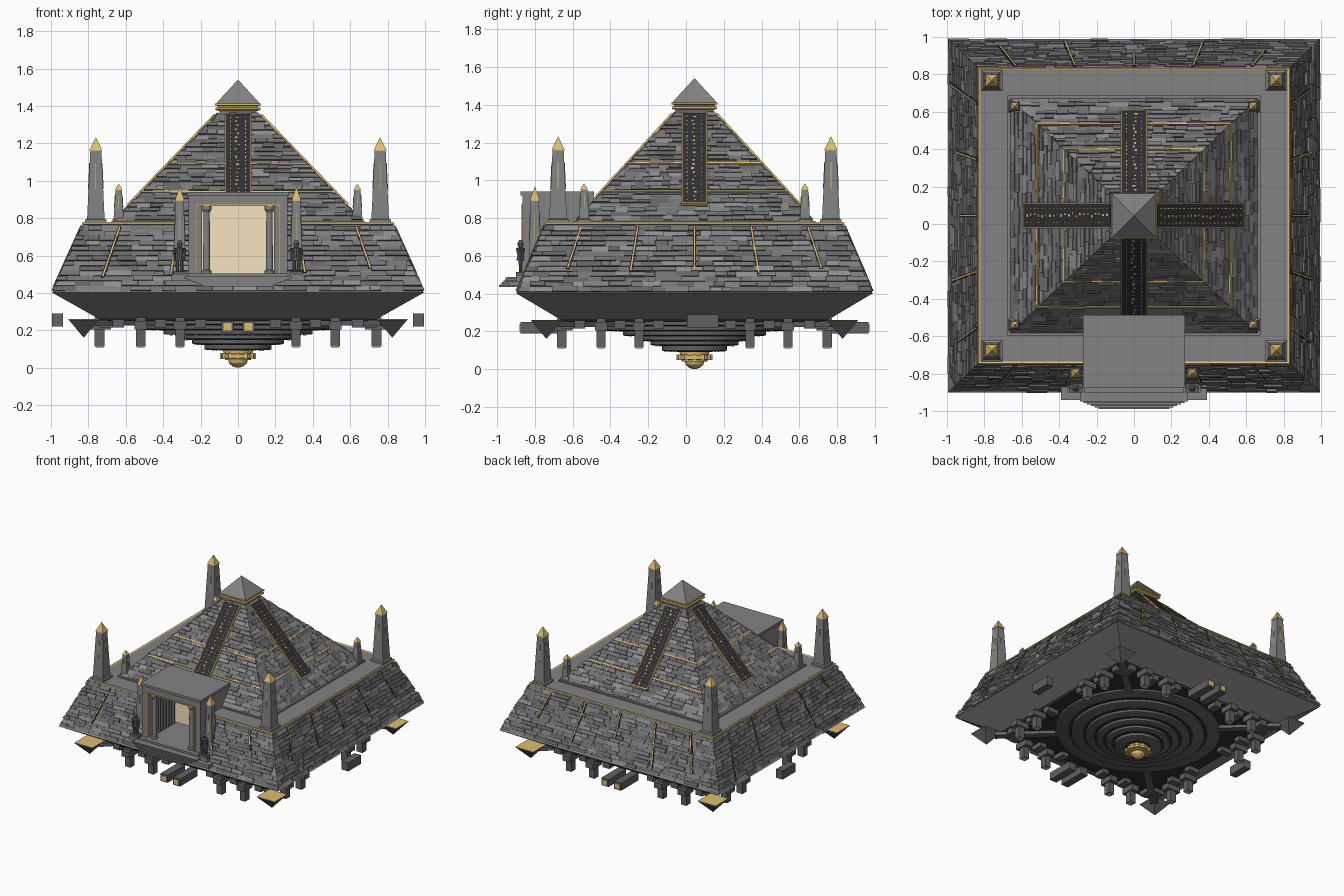
import bpy, bmesh, math, random

if "Cube" in bpy.data.objects:
    bpy.data.objects.remove(bpy.data.objects["Cube"])
random.seed(7)
SY, CY = 0.95, 0.045          # depth squeeze and centre of the main body
new = bmesh.new
CORNERS = [(a, b) for a in (-1, 1) for b in (-1, 1)]

def material(name, r, g, b):
    m = bpy.data.materials.new(name)
    m.diffuse_color = (r, g, b, 1)
    m.use_nodes = True
    m.node_tree.nodes["Principled BSDF"].inputs["Base Color"].default_value = m.diffuse_color
    return m

GOLD = material("gold", 0.72, 0.5, 0.17)
DARK = material("dark", 0.03, 0.03, 0.035)
GLOW = material("pale_glow", 0.93, 0.78, 0.53)
STONE = material("stone", 0.225, 0.225, 0.23)
IRON = material("dark_stone", 0.12, 0.12, 0.125)
COURSES = [material("course_%d" % i, c, c, c * 1.03) for i, c in enumerate((.13, .17, .21, .27))]

def finish(name, bm, mats=STONE, smooth=False):
    bmesh.ops.recalc_face_normals(bm, faces=bm.faces)
    ob = bpy.data.objects.new(name, bpy.data.meshes.new(name))
    bm.to_mesh(ob.data)
    bm.free()
    bpy.context.collection.objects.link(ob)
    for m in mats if isinstance(mats, list) else [mats]:
        ob.data.materials.append(m)
    if smooth:
        bpy.ops.object.select_all(action='DESELECT')
        ob.select_set(True)
        bpy.context.view_layer.objects.active = ob
        bpy.ops.object.shade_smooth_by_angle()
    return ob

def loft(bm, levels, cx=0, cy=CY, n=4, sy=1.0):
    """Stack of n-sided rings (half size, z), capped; n=4 gives square blocks."""
    k = math.sqrt(2) if n == 4 else 1
    angles = [2 * math.pi * (i + .5) / n for i in range(n)]
    rings = [[bm.verts.new((cx + r * k * math.cos(a), cy + sy * r * k * math.sin(a), z)) for a in angles]
             for r, z in levels]
    for a, b in zip(rings, rings[1:]):
        for i in range(n):
            bm.faces.new((a[i], a[(i + 1) % n], b[(i + 1) % n], b[i]))
    bm.faces.new(rings[0][::-1])
    bm.faces.new(rings[-1])
    return bm

def hexa(bm, p, mi=0):
    v = [bm.verts.new(q) for q in p]
    for f in ((3, 2, 1, 0), (4, 5, 6, 7), (0, 1, 5, 4), (1, 2, 6, 5), (2, 3, 7, 6), (3, 0, 4, 7)):
        bm.faces.new([v[i] for i in f]).material_index = mi
    return bm

def box(bm, x0, x1, y0, y1, z0, z1):
    return hexa(bm, [(x, y, z) for z in (z0, z1) for x, y in ((x0, y0), (x1, y0), (x1, y1), (x0, y1))])

def side(k, s, out, z):
    """Point on side k (front, right, back, left) of the body."""
    x, y = ((s, -out), (out, s), (-s, out), (-out, -s))[k]
    return (x, y * SY + CY, z)

def side_box(b, k, s, o, hs, ho, z0, z1):
    hexa(b, [side(k, s + i * hs, o + j * ho, z) for z in (z0, z1) for i, j in ((-1, -1), (1, -1), (1, 1), (-1, 1))])

def slab(bm, F, k, s0, s1, z0, z1, d0, d1, frac=False, mi=0):
    """Block lying on sloping face k of frustum F, clipped at the hips."""
    h0, b, h1, t = F
    ln = math.hypot(t - b, h0 - h1)
    n0, n1 = (t - b) / ln, (h0 - h1) / ln
    pts = []
    for d in (d0, d1):
        for s, z in ((s0, z0), (s1, z0), (s1, z1), (s0, z1)):
            h = h0 + (h1 - h0) * (z - b) / (t - b)
            w = h + max(d, 0) * n0
            pts.append(side(k, s * h if frac else max(-w, min(w, s)), h + d * n0, z + d * n1))
    hexa(bm, pts, mi)

def bricks(name, F, z0, z1, rows, wmin, wmax, dmax, gap):
    bm = new()
    h0, b, h1, t = F
    for k, r in [(k, r) for k in range(4) for r in range(rows)]:
        a, c = z0 + (z1 - z0) * r / rows, z0 + (z1 - z0) * (r + 1) / rows
        w = h0 + (h1 - h0) * (a - b) / (t - b) + .02
        porch = k == 0 and c > 0.49 and a < 0.93         # leave the porch free
        for s, e in [(-w, -gap), (gap, w)] if porch else [(-w, w)]:
            while s < e - .001:
                nxt = s + random.uniform(wmin, wmax)
                nxt = e if nxt > e - wmin * .7 else nxt
                top = c - random.choice((.002, .002, .006))
                slab(bm, F, k, s + .001, nxt - .0015, a, top, -.008, random.uniform(.002, dmax),
                     mi=random.choice((0, 0, 1, 1, 1, 2, 2, 3)))
                s = nxt
    finish(name, bm, COURSES)

LOW = (0.985, 0.41, 0.82, 0.775)
UP = (0.665, 0.775, 0.09, 1.37)

# Main body and upper pyramid with a pocket for the porch
body = finish("lower_body", loft(new(), [(.75, .265), (.995, .403), (.985, .41), (.82, .775)], sy=SY))
upper = finish("upper_pyramid", loft(new(), [(.675, .77), (.675, .785), (.66, .785), (.09, 1.37)], sy=SY))
cutter = finish("porch_cutter", box(new(), -.24, .24, -1.1, -.505, .49, .9))
cutter.hide_render = True
cutter.display_type = 'WIRE'
for ob in (body, upper):
    mod = ob.modifiers.new("porch_pocket", 'BOOLEAN')
    mod.object, mod.operation, mod.solver = cutter, 'DIFFERENCE', 'EXACT'
bricks("lower_stones", LOW, .41, .76, 13, .05, .15, .014, .26)
bricks("upper_stones", UP, .787, 1.36, 25, .04, .12, .012, .26)

# Gold bands, seams, and the four inscribed strips
gold, dark = new(), new()
for k in range(4):
    for s, e in [(-2, -.26), (.26, 2)] if k == 0 else [(-2, 2)]:
        slab(gold, LOW, k, s, e, .764, .774, -.01, .012)
    for z in (.932, 1.08):
        slab(gold, UP, k, -2, 2, z, z + .007, -.01, .013)
    for f in (-.76, -.38, 0, .38, .76):
        if k or f:
            lo = random.uniform(.42, .58)
            slab(dark, LOW, k, f - .01, f + .01, lo, .75, 0, .0135, True)
            slab(gold, LOW, k, f - .004, f + .004, lo, .75, 0, .015, True)
    slab(dark, UP, k, -.068, .068, .868, 1.345, 0, .016)
    for s in (-.073, .067):
        slab(gold, UP, k, s, s + .006, .865, 1.345, 0, .019)
    slab(gold, UP, k, -.073, .073, .863, .869, 0, .019)
    for z in [.885 + i * .021 for i in range(22)]:
        for s in (-.042, random.uniform(-.012, .004), .04):
            hw = random.uniform(.003, .008) if abs(s) < .03 else .002
            hh = random.uniform(.002, .006)
            slab(gold, UP, k, s - hw, s + hw, z - hh, z + hh, .014, .018)
finish("gold_inlay", gold, GOLD)
finish("dark_strips", dark, DARK)

# Capstone
finish("capstone", loft(loft(new(), [(.1, 1.355), (.1, 1.375)]), [(.12, 1.41), (.001, 1.54)]))
finish("capstone_collar", loft(new(), [(.105, 1.373), (.12, 1.38), (.12, 1.39), (.108, 1.393), (.108, 1.4),
                                       (.122, 1.403), (.122, 1.413)]), GOLD)

# Obelisks: corner, terrace and porch sets
stone, gold = new(), new()
def obelisk(x, y, z, r, h):
    loft(stone, [(r, z), (r, z + .02), (r * .82, z + .025), (r * .52, z + h * .84)], x, y)
    loft(gold, [(r * .58, z + h * .84), (r * .58, z + h * .855), (.0005, z + h)], x, y)
    for dx, dy in ((0, -1), (0, 1), (1, 0), (-1, 0)):
        g = r * .035
        hexa(gold, [(x + dx * (o + e) - dy * t, y + dy * (o + e) + dx * t, q)
                    for q, o in ((z + h * .4, r * .7), (z + h * .7, r * .585))
                    for e, t in ((-.01, -g), (.002, -g), (.002, g), (-.01, g))])
for sx, s in CORNERS:
    obelisk(sx * .76, CY + s * .76 * SY, .772, .057, .46)
    obelisk(sx * .638, CY + s * .615 * SY, .772, .033, .212)
for sx in (-1, 1):
    obelisk(sx * .312, -.80, .49, .042, .478)
finish("obelisks", stone)
finish("obelisk_gold", gold, GOLD)

# Porch: walls, roof, back, floor, platform, stairs; then glow and trim
bm, gold, cols, st = new(), new(), new(), new()
for b in ((-.265, -.215, -.865, -.49, .47, .9), (.215, .265, -.865, -.49, .47, .9),
          (-.265, .265, -.865, -.49, .872, .925), (-.272, .272, -.875, -.487, .92, .94),
          (-.265, .265, -.505, -.49, .7, .9), (-.265, .265, -.9, -.5, .47, .505),
          (-.355, .355, -.9, -.75, .465, .495), (-.39, .39, -.94, -.8, .44, .468)):
    box(bm, *b)
for i in range(6):
    w, z = .29 - i * .02, .478 - i * .0085
    box(bm, -w, w, -.95 - i * .008, -.88, z, z + .01)
for sx in (-1, 1):
    for y in [-.80 + i * .036 for i in range(8)]:
        box(bm, sx * .205 - .013, sx * .205 + .013, y - .008, y + .008, .5, .875)
    box(gold, sx * .217 - .004, sx * .217 + .004, -.872, -.86, .505, .872)
    # columns and standing statues
    loft(cols, [(.028, .5), (.028, .518), (.019, .525), (.017, .83), (.028, .848), (.028, .875)], sx * .168, -.84, 16)
    x = sx * .312
    box(st, x - .036, x + .036, -.9, -.85, .49, .515)
    for d in (-.012, .012):
        loft(st, [(.009, .515), (.011, .585)], x + d, -.876, 8)
        loft(st, [(.006, .57), (.007, .64)], x + d * 2.2, -.876, 8)
    loft(st, [(.022, .575), (.016, .6), (.024, .64), (.01, .645), (.015, .655), (.015, .67), (.006, .684)], x, -.876, 10)
finish("porch", bm)
finish("porch_glow", box(new(), -.217, .217, -.52, -.507, .5, .875), GLOW)
finish("porch_trim", box(gold, -.221, .221, -.872, -.86, .865, .873), GOLD)
finish("porch_columns", cols, smooth=True)
finish("statues", st, IRON, True)

# Underside deck, stepped disc, spokes
finish("under_deck", loft(new(), [(.735, .25), (.748, .268)], sy=SY), DARK)
steps = [(.63, .235), (.51, .208), (.40, .182), (.315, .156), (.245, .13), (.18, .1), (.078, 0)]
disc, grooves, marks, spokes = new(), new(), new(), new()
for (r, z), (inner, _) in zip(steps, steps[1:]):
    loft(disc, [(r, z + .035), (r, z), (r - .012, z - .005)], n=64, sy=SY)
    loft(grooves, [(inner + .022, z), (inner + .022, z - .008)], n=64, sy=SY)
    for j in range(int(r * 70)):
        a, m, q = 2 * math.pi * j / int(r * 70), (r + inner) / 2 + .004, random.uniform(.003, .007)
        x, y = m * math.cos(a), CY + SY * m * math.sin(a)
        box(marks, x - q, x + q, y - q * .6, y + q * .6, z - .009, z)
for sx, s in CORNERS:
    hexa(spokes, [(sx * r + t, CY + SY * s * r - sx * s * t, z)
                  for z in (.225, .255) for r, t in ((.42, -.02), (.42, .02), (.78, .02), (.78, -.02))])
finish("under_disc", disc, IRON, True)
finish("under_grooves", grooves, DARK)
finish("under_marks", marks, GOLD)
finish("spokes", spokes, IRON)

# Gold finial underneath
bm = loft(new(), [(.006, .001), (.03, .008), (.048, .025), (.053, .042), (.07, .042), (.07, .05), (.088, .052),
                  (.088, .072), (.075, .074), (.08, .09), (.08, .105)], n=24)
for a in [math.pi * i / 6 for i in range(12)]:
    loft(bm, [(.009, .048), (.009, .078)], .086 * math.cos(a), CY + .086 * math.sin(a))
finish("finial", bm, GOLD, True)

# Hanging posts, thruster blocks and corner spikes
bm, gold = new(), new()
for k in range(4):
    for s in (-.52, -.31, .31, .52):
        side_box(bm, k, s, .74, .025, .027, .115, .27)
        side_box(bm, k, s, .74, .034, .06, .205, .25)
        side_box(gold, k, s, .74, .019, .02, .11, .116)
    for s in (-.64, -.415, -.2, .2, .415, .64):
        side_box(bm, k, s, .69, .03, .05, .215, .262)
    if k % 2 == 0:
        for s in (-.057, .057):
            side_box(bm, k, s, .85, .032, .12, .19, .25)
            side_box(gold, k, s, .97, .021, .004, .2, .24)
    else:
        side_box(bm, k, .045 if k == 1 else -.045, .965, .088, .03, .22, .29)
for sx, s in CORNERS:
    x, y = sx * .825, CY + s * .825 * SY
    loft(bm, [(.001, .162), (.08, .257)], x, y)
    loft(gold, [(.081, .257), (.081, .262)], x, y)
finish("hanging_blocks", bm, IRON)
finish("hanging_gold", gold, GOLD)
